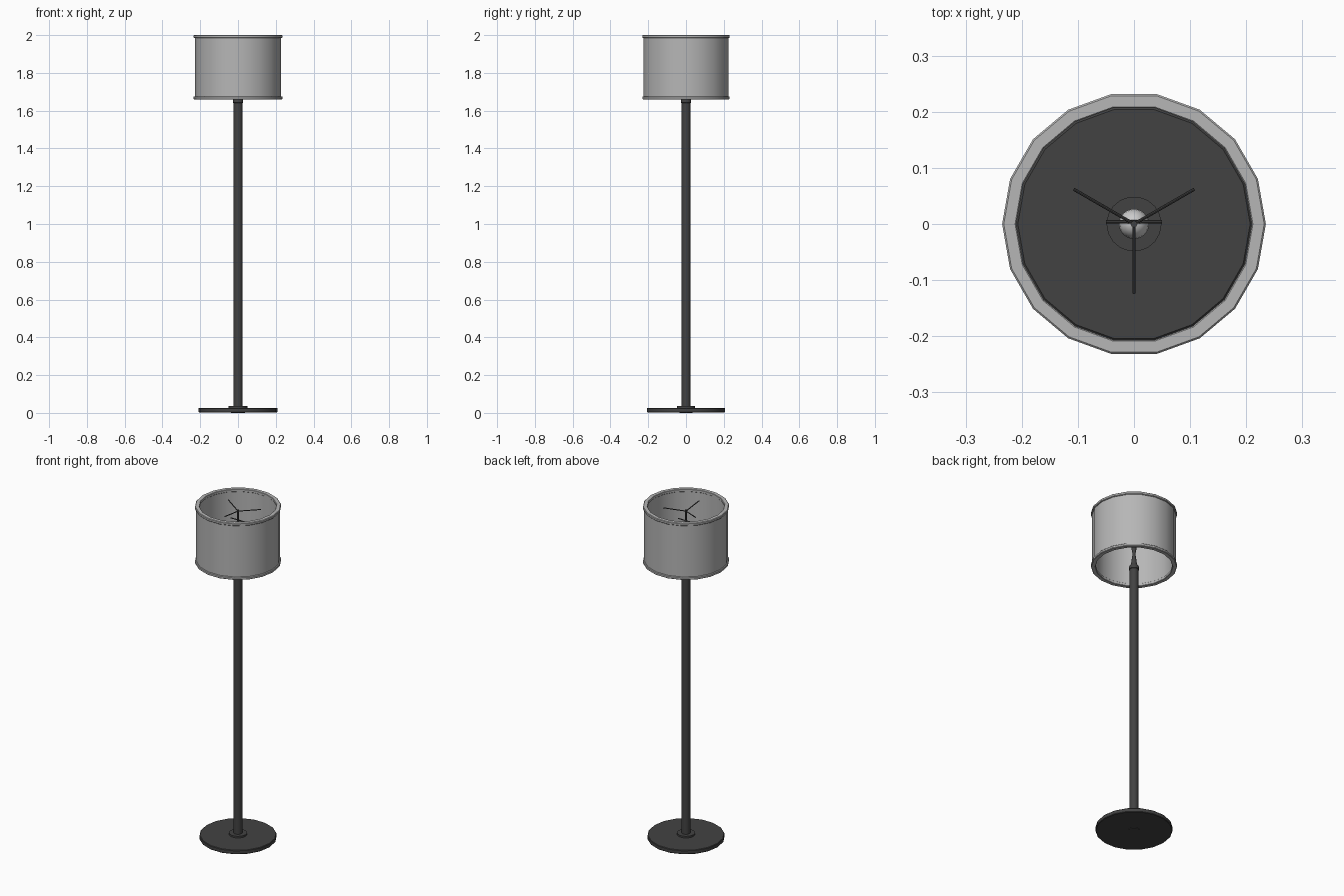
import bpy, bmesh, math
from mathutils import Vector

if "Cube" in bpy.data.objects:
    bpy.data.objects.remove(bpy.data.objects["Cube"])


def material(name, value):
    m = bpy.data.materials.new(name)
    m.diffuse_color = (value, value, value, 1)
    m.use_nodes = True
    m.node_tree.nodes["Principled BSDF"].inputs["Base Color"].default_value = m.diffuse_color
    return m


DARK = material("dark metal", 0.055)
SHADE = material("grey fabric", 0.47)
BULB = material("bulb glass", 0.6)


def lathe(name, profile, mat, sides=18, closed=False, angle=35):
    """Revolve (radius, z) points about the z axis."""
    bm = bmesh.new()
    rings = []
    for r, z in profile:
        if r == 0:
            rings.append([bm.verts.new((0, 0, z))] * sides)
        else:
            rings.append([bm.verts.new((r * math.cos(2 * math.pi * i / sides),
                                        r * math.sin(2 * math.pi * i / sides), z))
                          for i in range(sides)])
    pairs = list(zip(rings, rings[1:]))
    if closed:
        pairs.append((rings[-1], rings[0]))
    for a, b in pairs:
        for i in range(sides):
            j = (i + 1) % sides
            loop = list(dict.fromkeys([a[i], a[j], b[j], b[i]]))
            bm.faces.new(loop)
    bmesh.ops.recalc_face_normals(bm, faces=bm.faces)
    return finish(name, bm, mat, angle)


def finish(name, bm, mat, angle=35):
    me = bpy.data.meshes.new(name)
    bm.to_mesh(me)
    bm.free()
    me.materials.append(mat)
    ob = bpy.data.objects.new(name, me)
    bpy.context.collection.objects.link(ob)
    bpy.ops.object.select_all(action='DESELECT')
    ob.select_set(True)
    bpy.context.view_layer.objects.active = ob
    bpy.ops.object.shade_smooth_by_angle(angle=math.radians(angle))
    return ob


def rod(name, a, b, radius, mat):
    """Thin round bar between two points."""
    a, b = Vector(a), Vector(b)
    bm = bmesh.new()
    bmesh.ops.create_cone(bm, cap_ends=True, segments=8, radius1=radius,
                          radius2=radius, depth=(b - a).length)
    ob = finish(name, bm, mat)
    ob.rotation_mode = 'QUATERNION'
    ob.rotation_quaternion = (b - a).to_track_quat('Z', 'Y')
    ob.location = (a + b) / 2
    return ob


# Base disc, foot washer and collar
lathe("base", [(0, 0.003), (0.207, 0.003), (0.21, 0.006), (0.21, 0.024),
               (0.207, 0.027), (0, 0.027)], DARK)
lathe("foot_washer", [(0, 0), (0.036, 0), (0.036, 0.004), (0, 0.004)], DARK)
lathe("base_collar", [(0, 0.026), (0.049, 0.026), (0.049, 0.037), (0, 0.037)], DARK)

# Pole with a slightly wider ring at the top
lathe("pole", [(0, 0.03), (0.024, 0.03), (0.024, 1.64), (0.027, 1.642),
               (0.027, 1.66), (0.02, 1.67), (0, 1.67)], DARK)

# Tapered socket stem and bulb
lathe("socket", [(0, 1.665), (0.018, 1.665), (0.008, 1.74), (0.013, 1.77),
                 (0.013, 1.80), (0, 1.80)], DARK)
lathe("bulb", [(0, 1.795), (0.012, 1.795), (0.016, 1.82)] +
      [(0.027 * math.cos(math.radians(t)), 1.87 + 0.034 * math.sin(math.radians(t)))
       for t in range(-40, 90, 20)] + [(0, 1.904)], BULB, angle=60)

# Hub, cross bar and three spokes
rod("hub_stem", (0, 0, 1.89), (0, 0, 1.972), 0.006, DARK)
rod("cross_bar", (-0.05, 0.004, 1.91), (0.05, 0.004, 1.91), 0.003, DARK)
for k in range(3):
    t = math.radians(30 + 120 * k)
    rod(f"spoke_{k + 1}", (0, 0, 1.965),
        (0.124 * math.cos(t), 0.124 * math.sin(t), 1.98), 0.0028, DARK)

# Drum shade with thick rims
lathe("shade", [(0.214, 1.67), (0.228, 1.67), (0.228, 1.99), (0.214, 1.99)],
      SHADE, closed=True)
for label, z in (("bottom", 1.66), ("top", 1.984)):
    lathe(f"{label}_rim", [(0.21, z + 0.002), (0.212, z), (0.232, z), (0.235, z + 0.003),
                           (0.235, z + 0.013), (0.232, z + 0.016), (0.212, z + 0.016),
                           (0.21, z + 0.014)], SHADE, closed=True)
